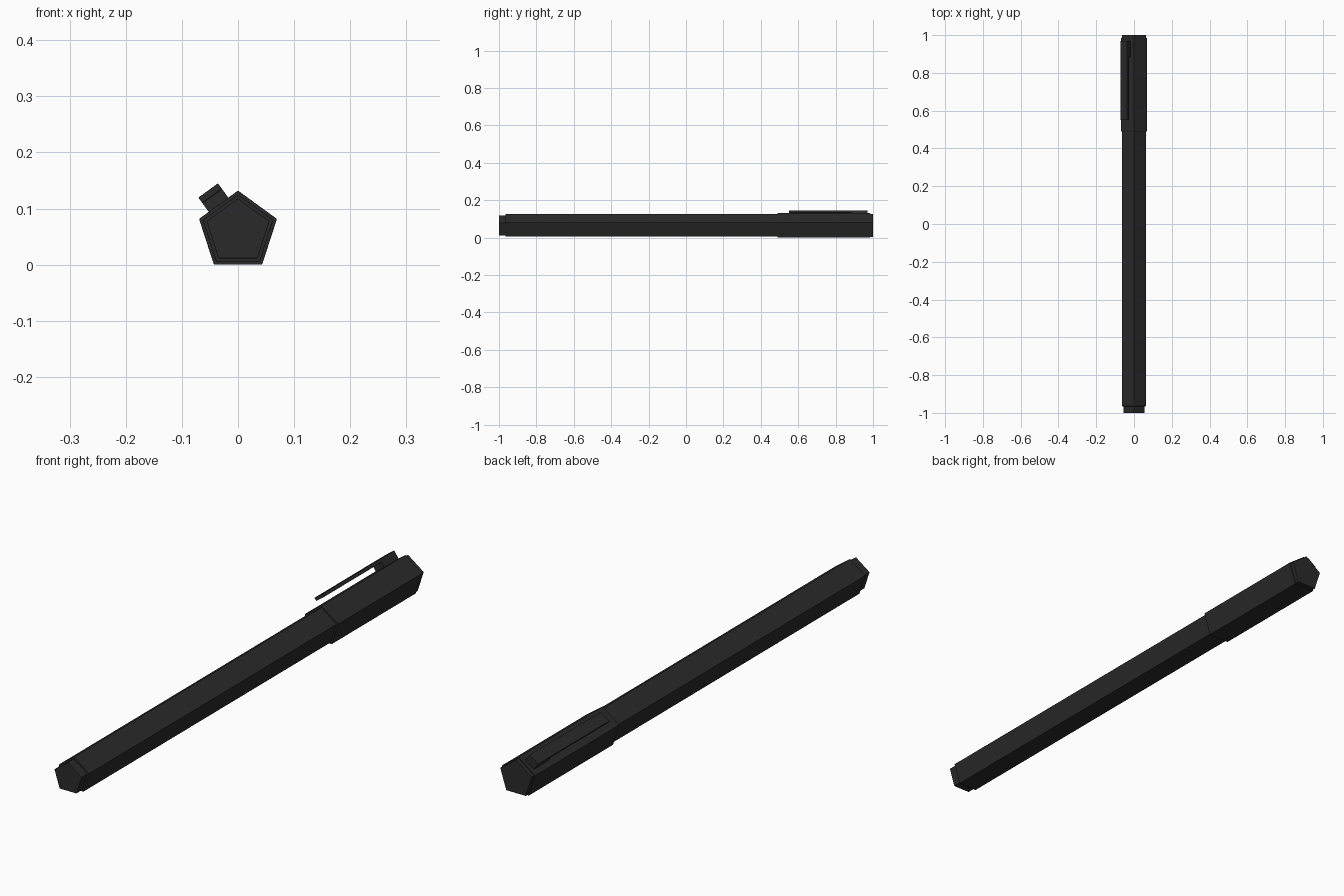
import bpy, bmesh
from math import sin, cos, radians, pi
from mathutils import Matrix, Vector

cube = bpy.data.objects.get("Cube")
if cube:
    bpy.data.objects.remove(cube)

black = bpy.data.materials.new("matte black")
black.use_nodes = True
colour = (0.023, 0.023, 0.023, 1)
black.diffuse_color = colour
bsdf = next(n for n in black.node_tree.nodes if n.type == "BSDF_PRINCIPLED")
bsdf.inputs["Base Color"].default_value = colour
bsdf.inputs["Roughness"].default_value = 0.6

AXIS_Z = 0.059  # height of the pen's long axis


def finish(name, bm, bevel):
    bmesh.ops.recalc_face_normals(bm, faces=bm.faces)
    mesh = bpy.data.meshes.new(name)
    bm.to_mesh(mesh)
    bm.free()
    mesh.materials.append(black)
    obj = bpy.data.objects.new(name, mesh)
    bpy.context.collection.objects.link(obj)
    if bevel:
        mod = obj.modifiers.new("soft edges", "BEVEL")
        mod.width = bevel
        mod.segments = 2
        mod.limit_method = "ANGLE"
        mod.angle_limit = radians(25)
    return obj


def pentagon_tube(name, stations, bevel):
    """Loft pentagons through (y, circumradius) stations along the axis."""
    bm = bmesh.new()
    rings = []
    for y, r in stations:
        angles = [pi / 2 + i * 2 * pi / 5 for i in range(5)]
        rings.append([bm.verts.new((r * cos(a), y, AXIS_Z + r * sin(a))) for a in angles])
    for a, b in zip(rings, rings[1:]):
        for i in range(5):
            j = (i + 1) % 5
            bm.faces.new((a[i], a[j], b[j], b[i]))
    bm.faces.new(rings[0])
    bm.faces.new(rings[-1])
    return finish(name, bm, bevel)


# Body: end plug, barrel, cap and cap end
pentagon_tube("end_plug", [(-1.0, 0.059), (-0.95, 0.059)], 0.001)
pentagon_tube("barrel", [(-0.965, 0.066), (0.52, 0.066)], 0.001)
pentagon_tube("cap", [(0.49, 0.073), (0.985, 0.073)], 0.0015)
pentagon_tube("cap_end", [(0.97, 0.0685), (1.0, 0.0685)], 0.001)

# Clip: an L profile (y, distance from axis) standing on the upper side face
profile = [(0.55, 0.0785), (0.55, 0.0905), (0.97, 0.0905),
           (0.97, 0.055), (0.885, 0.055), (0.885, 0.0785)]
tilt = radians(126)
normal = Vector((cos(tilt), 0, sin(tilt)))
across = Vector((sin(tilt), 0, -cos(tilt)))
bm = bmesh.new()
verts = [bm.verts.new(normal * d - across * 0.0216 + Vector((0, y, AXIS_Z)))
         for y, d in profile]
face = bm.faces.new(verts)
side = bmesh.ops.extrude_face_region(bm, geom=[face])
moved = [v for v in side["geom"] if isinstance(v, bmesh.types.BMVert)]
bmesh.ops.translate(bm, verts=moved, vec=across * 0.0432)
finish("pocket_clip", bm, 0.001)
